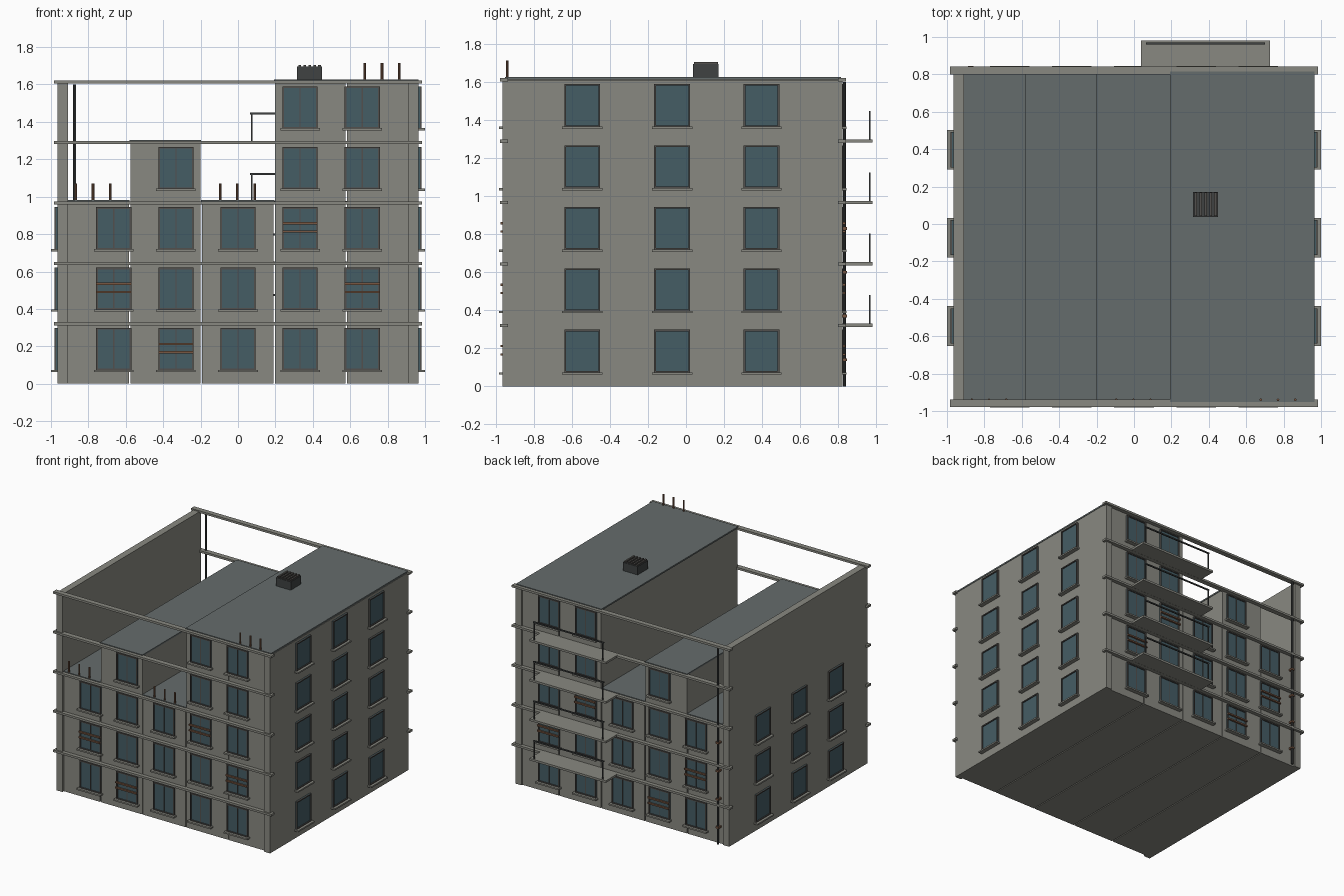
import bpy, bmesh
from math import pi
from mathutils import Matrix, Vector

if "Cube" in bpy.data.objects:
    bpy.data.objects.remove(bpy.data.objects["Cube"])

COLORS = {
    "wall": (0.25, 0.25, 0.22), "roof": (0.13, 0.15, 0.15),
    "glass": (0.06, 0.11, 0.13), "dark": (0.05, 0.055, 0.055),
    "frame": (0.085, 0.08, 0.075), "rust": (0.19, 0.095, 0.055),
}
MATS = {}
for key, c in COLORS.items():
    MATS[key] = bpy.data.materials.new(key)
    MATS[key].diffuse_color = (*c, 1)

parts = {}          # name -> (bmesh, colour)


def part(name, color):
    if name not in parts:
        parts[name] = (bmesh.new(), color)
    return parts[name][0]


def box(name, color, x0, x1, y0, y1, z0, z1, m=Matrix()):
    center = Vector(((x0 + x1) / 2, (y0 + y1) / 2, (z0 + z1) / 2))
    mat = m @ Matrix.Translation(center) @ Matrix.Diagonal((x1 - x0, y1 - y0, z1 - z0, 1))
    bmesh.ops.create_cube(part(name, color), size=1, matrix=mat)


def rod(name, color, x, y, z0, z1, r):
    bmesh.ops.create_cone(part(name, color), cap_ends=True, segments=8, radius1=r, radius2=r,
                          depth=z1 - z0, matrix=Matrix.Translation((x, y, (z0 + z1) / 2)))


FLOOR = 0.323
YF, YB = -0.947, 0.81        # front and back wall planes
XS = 0.965                   # end wall plane
EDGES = [-0.91, -0.58, -0.197, 0.195, 0.58, 0.91]
FLOORS = [3, 4, 3, 5, 5]
GAP = 0.004

# five wall bays of different height, with narrow joints
for i, n in enumerate(FLOORS):
    x0 = EDGES[i] + (GAP if i else 0)
    x1 = EDGES[i + 1] - (GAP if i < 4 else 0)
    box("bay_walls", "wall", x0, x1, YF, YB, 0, n * FLOOR)

# end walls, reading as corner pilasters from the front
for s in (-1, 1):
    a, b = sorted((s * 0.91, s * XS))
    box("end_walls", "wall", a, b, YF - 0.018, YB + 0.012, 0, 1.612)

# thin roof sheets
for x0, x1, n in ((-0.91, -0.58, 3), (-0.58, -0.197, 4), (-0.197, 0.195, 3), (0.193, XS, 5)):
    z = n * FLOOR
    box("roof_sheets", "roof", x0, x1, YF - 0.004, YB + 0.005, z, z + 0.012)

# floor bands along front and back
for k in range(1, 6):
    z = k * FLOOR
    for y0, y1 in ((-0.978, -0.937), (0.8, 0.841)):
        box("floor_bands", "wall", -0.985, 0.985, y0, y1, z - 0.011, z + 0.006)


def window(x, y, floor, angle, mullion=False, rails=False):
    """Window facing local -y: pane, frame bars, sill and optional rails."""
    m = Matrix.Translation((x, y, floor * FLOOR + 0.185)) @ Matrix.Rotation(angle, 4, "Z")
    w, h, t, d = 0.094, 0.113, 0.009, -0.015
    box("window_panes", "glass", -w, w, -0.007, 0.002, -h, h, m)
    for s in (-1, 1):
        a, b = sorted((s * w, s * (w - t)))
        box("window_frames", "frame", a, b, d, 0.002, -h, h, m)
        a, b = sorted((s * h, s * (h - t)))
        box("window_frames", "frame", -w + t, w - t, d, 0.002, a, b, m)
    if mullion:
        box("window_frames", "frame", -0.003, 0.003, -0.011, 0, -h + t, h - t, m)
    box("window_sills", "wall", -0.106, 0.106, -0.035, 0.002, -h - 0.01, -h + 0.002, m)
    if rails:
        for z in (-0.017, 0.027):
            box("window_rails", "rust", -w, w, -0.028, -0.014, z - 0.006, z + 0.006, m)


# front and back windows
RAILED = {(1, 0), (0, 1), (4, 1), (3, 2)}
for i, n in enumerate(FLOORS):
    for f in range(n):
        for y, ang in ((YF, 0), (YB, pi)):
            window((i - 2) * 0.332, y, f, ang, True, (i, f) in RAILED)

# side windows: three floors on the left, five on the right
for y in (-0.545, -0.073, 0.397):
    for f in range(5):
        window(XS, y, f, pi / 2)
        if f < 3:
            window(-XS, y, f, -pi / 2)

# back balconies with thin railings
for k in range(1, 5):
    z = k * FLOOR
    box("balcony_slabs", "wall", 0.038, 0.728, YB, 0.98, z - 0.01, z + 0.007)
    for x in (0.073, 0.693):
        box("balcony_railings", "dark", x - 0.004, x + 0.004, 0.962, 0.97, z, z + 0.155)
    box("balcony_railings", "dark", 0.065, 0.7, 0.961, 0.971, z + 0.147, z + 0.157)

# downpipe with clamps at the back left
rod("downpipe", "dark", -0.873, 0.833, 0, 1.6, 0.008)
for z in (0.14, 0.37, 0.6, 0.83):
    box("downpipe_clamps", "rust", -0.887, -0.859, YB, 0.846, z - 0.007, z + 0.007)

# exposed steel bars on the broken roof edges
for cx, z in ((-0.775, 0.97), (-0.003, 0.97), (0.77, 1.615)):
    for dx in (-0.092, 0, 0.092):
        rod("exposed_bars", "rust", cx + dx, -0.94, z, z + 0.1, 0.007)

# roof vent box with slatted lid
box("roof_vent", "dark", 0.316, 0.45, 0.038, 0.172, 1.62, 1.695)
for i in range(5):
    x = 0.33 + i * 0.0265
    box("vent_slats", "frame", x - 0.007, x + 0.007, 0.042, 0.168, 1.69, 1.705)

# turn the collected parts into objects
for name, (bm, color) in parts.items():
    me = bpy.data.meshes.new(name)
    bm.to_mesh(me)
    bm.free()
    me.materials.append(MATS[color])
    bpy.context.collection.objects.link(bpy.data.objects.new(name, me))

for m in bpy.data.materials:
    if m.users and not m.is_grease_pencil:
        m.use_nodes = True
        m.node_tree.nodes["Principled BSDF"].inputs["Base Color"].default_value = m.diffuse_color
